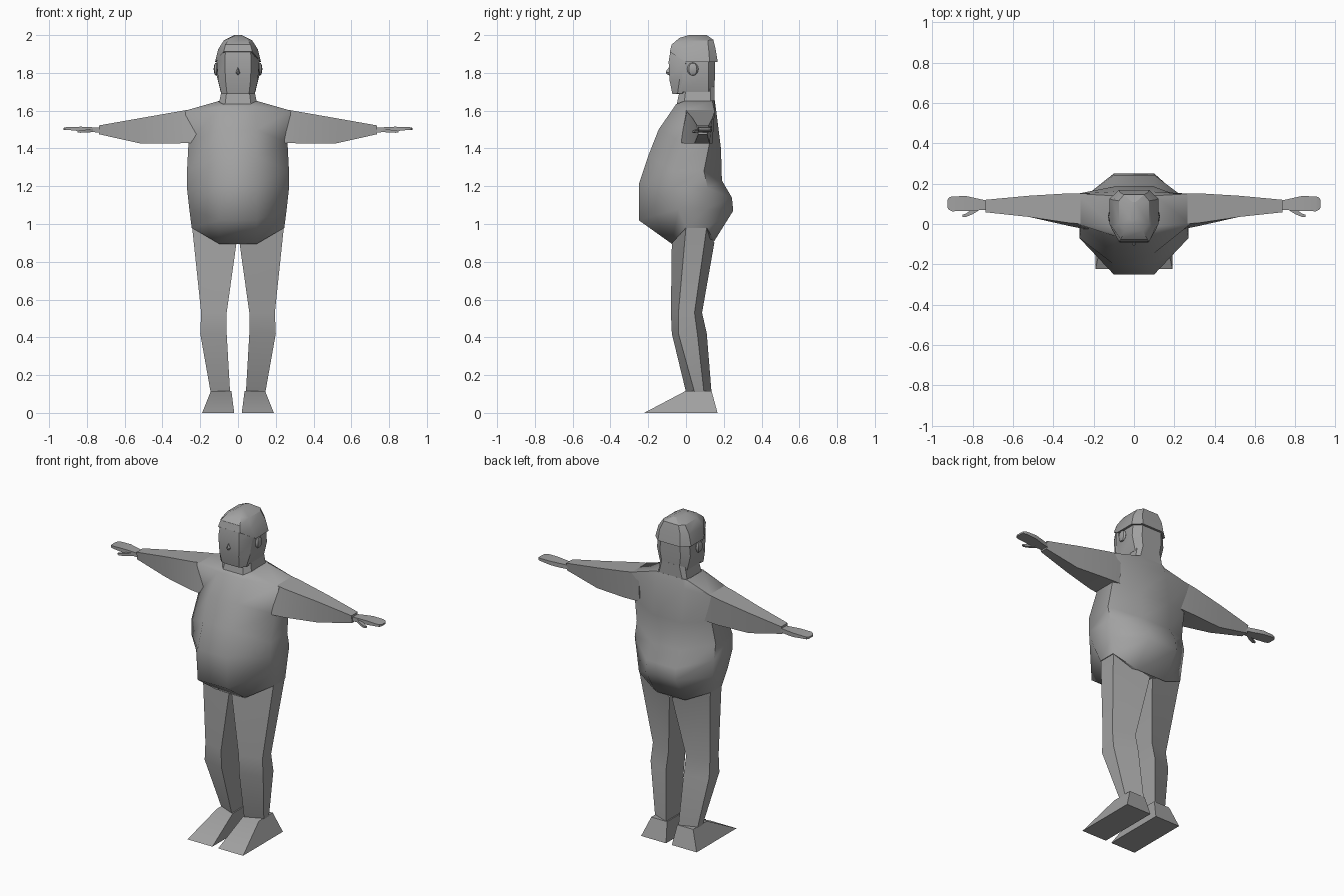
import bpy, bmesh, math
from mathutils import Vector

grey = bpy.data.materials.new("plain_grey")
grey.diffuse_color = (0.36, 0.36, 0.36, 1)


def finish(name, bm, angle=30, mirror=False):
    bmesh.ops.recalc_face_normals(bm, faces=bm.faces)
    me = bpy.data.meshes.new(name)
    bm.to_mesh(me)
    bm.free()
    ob = bpy.data.objects.new(name, me)
    bpy.context.collection.objects.link(ob)
    me.materials.append(grey)
    bpy.ops.object.select_all(action='DESELECT')
    ob.select_set(True)
    bpy.context.view_layer.objects.active = ob
    bpy.ops.object.shade_smooth_by_angle(angle=math.radians(angle))
    if mirror:
        mod = ob.modifiers.new("mirror", 'MIRROR')
        mod.use_mirror_merge = False
    return ob


def loft(name, rings, angle=30, mirror=False):
    """Skin a stack of rings with equal point counts, closed at both ends."""
    bm = bmesh.new()
    vs = [[bm.verts.new(p) for p in r] for r in rings]
    n = len(vs[0])
    for a, b in zip(vs, vs[1:]):
        for i in range(n):
            j = (i + 1) % n
            bm.faces.new((a[i], a[j], b[j], b[i]))
    bm.faces.new(vs[0])
    bm.faces.new(vs[-1])
    return finish(name, bm, angle, mirror)


def octo(zs, front, side, back):
    """Eight-point body ring: heights (front, side, back), front (x, y),
    side (x, y front, y back), back (x, y)."""
    zf, zm, zb = zs
    half = [(front[0], front[1], zf), (side[0], side[1], zm),
            (side[0], side[2], zm), (back[0], back[1], zb)]
    return half + [(-x, y, z) for x, y, z in reversed(half)]


def trapezoid(xi, xo, inner, outer, zi, zo=None):
    """Four-point leg ring with a wide inner side and a narrow outer side."""
    zo = zi if zo is None else zo
    return [(xi, inner[0], zi), (xo, outer[0], zo),
            (xo, outer[1], zo), (xi, inner[1], zi)]


# torso with belly and seat
loft("torso", [
    octo((.895, .98, .91), (.10, -.075), (.245, 0, .11), (.10, .15)),
    octo((1.02, 1.08, 1.07), (.10, -.25), (.258, -.04, .11), (.10, .25)),
    octo((1.21, 1.19, 1.14), (.10, -.25), (.27, -.07, .115), (.10, .243)),
    octo((1.36, 1.28, 1.23), (.10, -.20), (.27, -.07, .095), (.10, .19)),
    octo((1.50, 1.43, 1.40), (.10, -.145), (.262, -.01, .125), (.10, .185)),
    octo((1.62, 1.60, 1.60), (.09, -.062), (.28, 0, .15), (.10, .16)),
    octo((1.635, 1.65, 1.655), (.08, -.052), (.105, -.01, .14), (.08, .152)),
], angle=60)

# neck
loft("neck", [
    octo((1.62, 1.64, 1.65), (.07, -.052), (.10, -.01, .13), (.08, .15)),
    octo((1.70, 1.72, 1.73), (.06, -.035), (.085, 0, .13), (.06, .152)),
])

# legs
loft("leg", [
    trapezoid(.008, .243, (-.075, .15), (0, .11), .90, .985),
    trapezoid(.06, .195, (-.08, .085), (-.04, .045), .53),
    trapezoid(.06, .20, (-.075, .11), (-.04, .06), .42),
    trapezoid(.042, .145, (0, .135), (.045, .095), .11),
], angle=20, mirror=True)

# feet
loft("foot", [
    trapezoid(.035, .143, (0, .135), (0, .135), .117),
    trapezoid(.02, .19, (-.222, .167), (-.222, .167), 0),
], mirror=True)


# arms
def arm_ring(x, top, z_top, bottom, z_bottom):
    return [(x, top[0], z_top), (x, top[1], z_top),
            (x, bottom[1], z_bottom), (x, bottom[0], z_bottom)]


loft("arm", [
    arm_ring(.22, (.0, .15), 1.612, (-.03, .14), 1.43),
    arm_ring(.32, (.005, .152), 1.595, (-.01, .14), 1.427),
    arm_ring(.52, (.035, .14), 1.56, (.045, .125), 1.427),
    arm_ring(.735, (.058, .12), 1.522, (.065, .112), 1.475),
], mirror=True)


# hands: wrist, mitten and thumb
def flat_ring(x, y0, y1, z, t):
    return [(x, y0, z - t), (x, y1, z - t), (x, y1, z + t), (x, y0, z + t)]


loft("hand", [
    flat_ring(.725, .07, .115, 1.497, .012),
    flat_ring(.77, .068, .125, 1.499, .013),
    flat_ring(.83, .064, .138, 1.503, .012),
    flat_ring(.90, .063, .137, 1.506, .008),
    flat_ring(.917, .070, .131, 1.504, .007),
    flat_ring(.924, .082, .120, 1.503, .005),
], mirror=True)
loft("thumb", [
    flat_ring(.765, .070, .10, 1.496, .009),
    flat_ring(.80, .048, .073, 1.492, .008),
    flat_ring(.835, .034, .050, 1.489, .006),
    flat_ring(.85, .036, .046, 1.489, .004),
], mirror=True)

# head
loft("head", [
    octo((1.69, 1.70, 1.722), (.062, -.068), (.092, -.03, .12), (.06, .15)),
    octo((1.79, 1.79, 1.79), (.07, -.085), (.114, -.01, .12), (.07, .154)),
    octo((1.92, 1.89, 1.88), (.065, -.08), (.105, -.01, .12), (.065, .154)),
])

# face plate standing slightly proud of the head
loft("face", [
    octo((1.688, 1.69, 1.69), (.058, -.072), (.088, -.045, -.02), (.06, .0)),
    octo((1.76, 1.76, 1.76), (.066, -.087), (.105, -.035, -.015), (.06, .0)),
    octo((1.86, 1.86, 1.86), (.07, -.092), (.113, -.02, .0), (.06, .01)),
    octo((1.92, 1.90, 1.90), (.066, -.082), (.102, -.02, .0), (.06, .01)),
])

# hair cap
loft("hair", [
    octo((1.912, 1.857, 1.857), (.076, -.086), (.122, .0, .125), (.075, .168)),
    octo((1.95, 1.925, 1.925), (.066, -.076), (.105, -.02, .12), (.07, .157)),
    octo((1.985, 1.972, 1.975), (.045, -.035), (.075, .0, .115), (.05, .145)),
    octo((2.0, 2.0, 2.0), (.01, .015), (.02, .03, .09), (.01, .11)),
])


# nose and ears
def blob(name, centre, size, mirror=False):
    bm = bmesh.new()
    bmesh.ops.create_uvsphere(bm, u_segments=8, v_segments=6, radius=1)
    for v in bm.verts:
        v.co = Vector(centre) + Vector(a * b for a, b in zip(v.co, size))
    return finish(name, bm, 30, mirror)


blob("ear", (.115, .036, 1.82), (.014, .03, .035), mirror=True)
loft("nose", [
    [(-.014, -.083, 1.80), (0, -.083, 1.783), (.014, -.083, 1.80), (0, -.083, 1.84)],
    [(-.005, -.106, 1.803), (0, -.104, 1.795), (.005, -.106, 1.803), (0, -.104, 1.812)],
])
